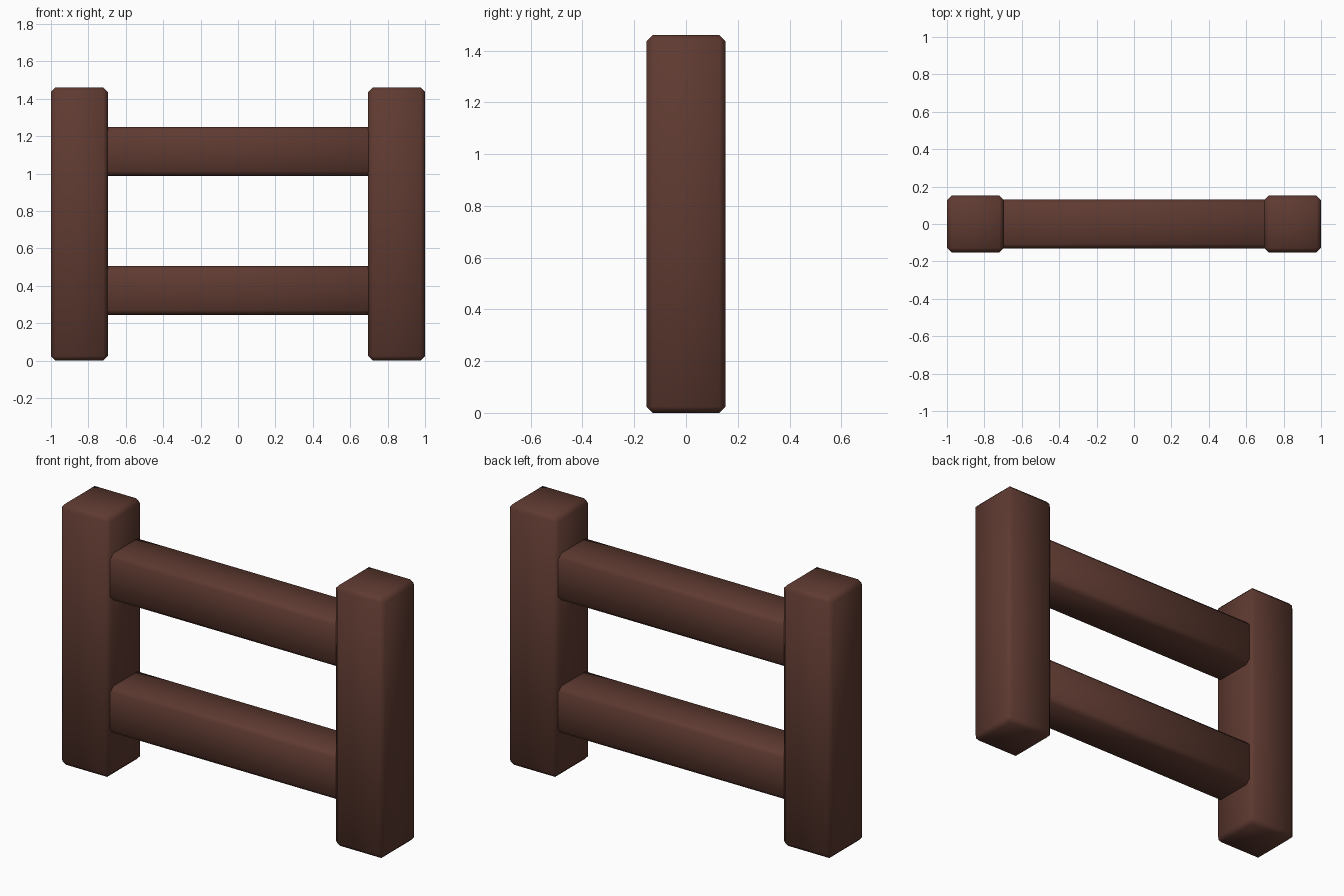
import bpy

if "Cube" in bpy.data.objects:
    bpy.data.objects.remove(bpy.data.objects["Cube"])

wood = bpy.data.materials.new("dark brown wood")
wood.diffuse_color = (0.112, 0.042, 0.030, 1.0)
wood.use_nodes = True
wood.node_tree.nodes["Principled BSDF"].inputs["Base Color"].default_value = wood.diffuse_color


def beam(name, center, size, chamfer):
    """Box with single-segment chamfered edges and soft shading."""
    bpy.ops.mesh.primitive_cube_add(size=1, location=center)
    ob = bpy.context.object
    ob.name = name
    ob.scale = size
    bpy.ops.object.transform_apply(location=False, rotation=False, scale=True)
    bevel = ob.modifiers.new("chamfer", 'BEVEL')
    bevel.width = chamfer
    bevel.segments = 1
    ob.data.materials.append(wood)
    bpy.ops.object.shade_smooth()
    return ob


# Upright posts at both ends
H, W = 1.46, 0.304
for side, x in (("left", -1), ("right", 1)):
    beam(side + "_post", (x * (1 - W / 2), 0, H / 2), (W, W, H), 0.024)

# Horizontal rails, ends set into the posts
for level, z in (("lower", 0.375), ("upper", 1.118)):
    beam(level + "_rail", (0, 0, z), (1.46, 0.262, 0.262), 0.024)
